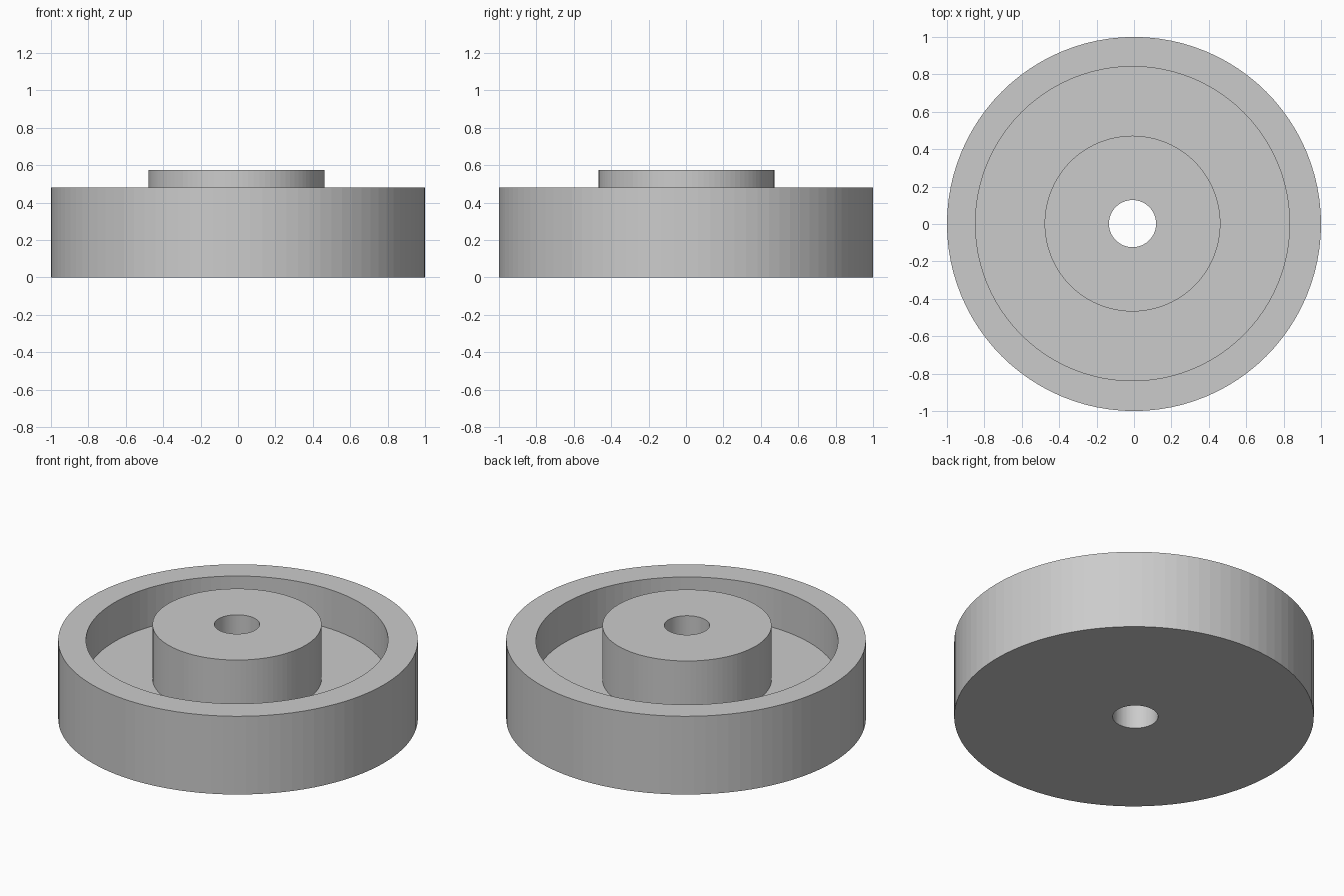
import bpy, bmesh
from math import cos, sin, tau

cube = bpy.data.objects.get("Cube")
if cube:
    bpy.data.objects.remove(cube, do_unlink=True)

SEGMENTS = 96
RIM_CENTRE = (0, 0)
BORE_CENTRE = (-0.008, 0.002)   # recess, hub and bore sit slightly off the rim axis

grey = bpy.data.materials.new("grey")
grey.use_nodes = True
colour = (0.6, 0.6, 0.6, 1)
grey.diffuse_color = colour
grey.node_tree.nodes["Principled BSDF"].inputs["Base Color"].default_value = colour


def turned_part(name, rings):
    """Closed solid of revolution from (centre, radius, height) rings."""
    bm = bmesh.new()
    loops = []
    for (cx, cy), r, z in rings:
        loops.append([bm.verts.new((cx + r * cos(tau * i / SEGMENTS),
                                    cy + r * sin(tau * i / SEGMENTS), z))
                      for i in range(SEGMENTS)])
    for k, a in enumerate(loops):
        b = loops[(k + 1) % len(loops)]
        for i in range(SEGMENTS):
            j = (i + 1) % SEGMENTS
            bm.faces.new((a[i], a[j], b[j], b[i]))
    bmesh.ops.recalc_face_normals(bm, faces=bm.faces)
    mesh = bpy.data.meshes.new(name)
    bm.to_mesh(mesh)
    bm.free()
    mesh.materials.append(grey)
    obj = bpy.data.objects.new(name, mesh)
    bpy.context.collection.objects.link(obj)
    return obj


# Wheel body: outer wall, rim, recess, raised hub and through bore
turned_part("wheel_body", [
    (RIM_CENTRE, 1.0, 0),
    (RIM_CENTRE, 1.0, 0.48),
    (BORE_CENTRE, 0.84, 0.48),
    (BORE_CENTRE, 0.84, 0.24),
    (BORE_CENTRE, 0.47, 0.24),
    (BORE_CENTRE, 0.47, 0.575),
    (BORE_CENTRE, 0.126, 0.575),
    (BORE_CENTRE, 0.126, 0),
])
